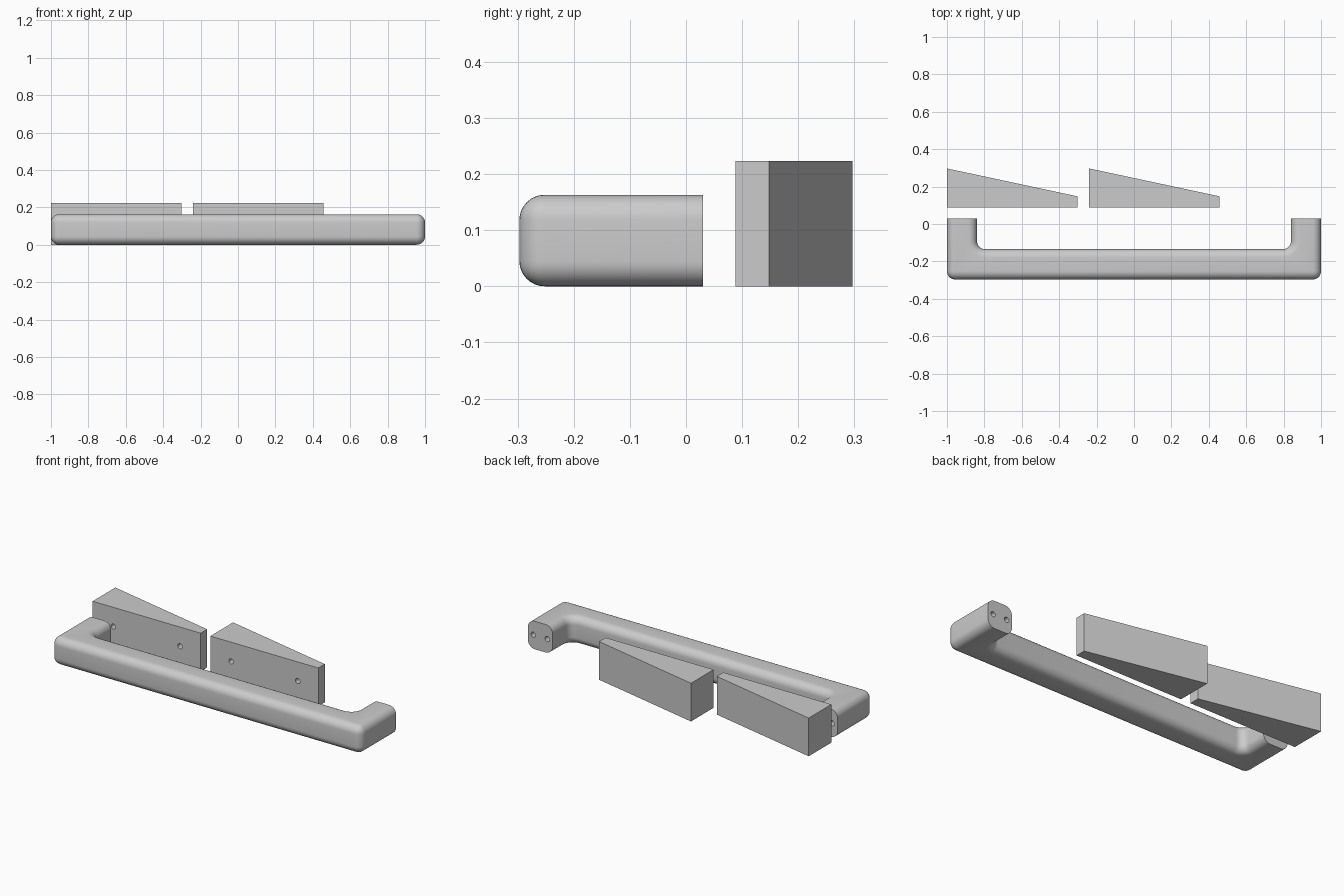
import bpy, bmesh
from math import pi, radians
from mathutils import Matrix

cube = bpy.data.objects.get("Cube")
if cube:
    bpy.data.objects.remove(cube)

GREY = (0.6, 0.6, 0.6, 1)
mat = bpy.data.materials.new("plain grey")
mat.use_nodes = True
mat.diffuse_color = GREY
mat.node_tree.nodes["Principled BSDF"].inputs["Base Color"].default_value = GREY


def extrude_outline(bm, outline, height):
    face = bm.faces.new([bm.verts.new((x, y, 0)) for x, y in outline])
    top = bmesh.ops.extrude_face_region(bm, geom=[face])["geom"]
    bmesh.ops.translate(bm, verts=[v for v in top if isinstance(v, bmesh.types.BMVert)],
                        vec=(0, 0, height))
    bmesh.ops.recalc_face_normals(bm, faces=bm.faces[:])


def make_object(name, bm):
    mesh = bpy.data.meshes.new(name)
    bm.to_mesh(mesh)
    bm.free()
    mesh.materials.append(mat)
    obj = bpy.data.objects.new(name, mesh)
    bpy.context.collection.objects.link(obj)
    return obj


def drill(obj, name, centres, depth):
    # Blind screw holes along y, cut with one joined cutter
    bm = bmesh.new()
    for c in centres:
        bmesh.ops.create_cone(bm, cap_ends=True, segments=24, radius1=0.015, radius2=0.015,
                              depth=depth * 2,
                              matrix=Matrix.Translation(c) @ Matrix.Rotation(pi / 2, 4, 'X'))
    cutter = make_object(name, bm)
    cutter.hide_render = True
    cutter.hide_set(True)
    cutter.display_type = 'WIRE'
    mod = obj.modifiers.new("screw_holes", 'BOOLEAN')
    mod.operation = 'DIFFERENCE'
    mod.solver = 'EXACT'
    mod.object = cutter
    bpy.context.view_layer.objects.active = obj
    bpy.ops.object.select_all(action='DESELECT')
    obj.select_set(True)
    bpy.ops.object.modifier_apply(modifier=mod.name)
    bpy.data.objects.remove(cutter)
    bpy.ops.object.shade_smooth_by_angle(angle=radians(30))


# Handle: U-shaped bar with rounded edges and flat mounting ends
FRONT, INNER, END, LEG, HEIGHT, ROUND = -0.297, -0.135, 0.03, 0.84, 0.163, 0.045
bm = bmesh.new()
extrude_outline(bm, [(-1, FRONT), (1, FRONT), (1, END), (LEG, END), (LEG, INNER),
                     (-LEG, INNER), (-LEG, END), (-1, END)], HEIGHT)


def is_upright(e):
    return abs(e.verts[0].co.z - e.verts[1].co.z) > 0.1


inner = [e for e in bm.edges if is_upright(e) and abs(e.verts[0].co.y - INNER) < 1e-4]
bmesh.ops.bevel(bm, geom=inner, offset=ROUND, segments=8, profile=0.5, affect='EDGES')
rim = [e for e in bm.edges
       if e.calc_face_angle(0) > radians(40) and not all(v.co.y > END - 1e-4 for v in e.verts)]
# Upright edges beside the mounting ends are rounded along with the rest
bmesh.ops.bevel(bm, geom=rim, offset=ROUND, segments=8, profile=0.5, affect='EDGES',
                clamp_overlap=False)
handle = make_object("handle", bm)
drill(handle, "handle_cutter",
      [(side * 0.92 + dx, END, HEIGHT / 2) for side in (-1, 1) for dx in (-0.045, 0.045)], 0.1)

# Two wedge blocks behind the handle, each with two holes in its front face
for name, left in (("right_wedge", -1), ("left_wedge", -0.24)):
    bm = bmesh.new()
    extrude_outline(bm, [(left, 0.088), (left + 0.697, 0.088),
                         (left + 0.697, 0.148), (left, 0.297)], 0.223)
    wedge = make_object(name, bm)
    mid = left + 0.349
    drill(wedge, name + "_cutter", [(mid - 0.215, 0.088, 0.111), (mid + 0.215, 0.088, 0.111)], 0.05)
